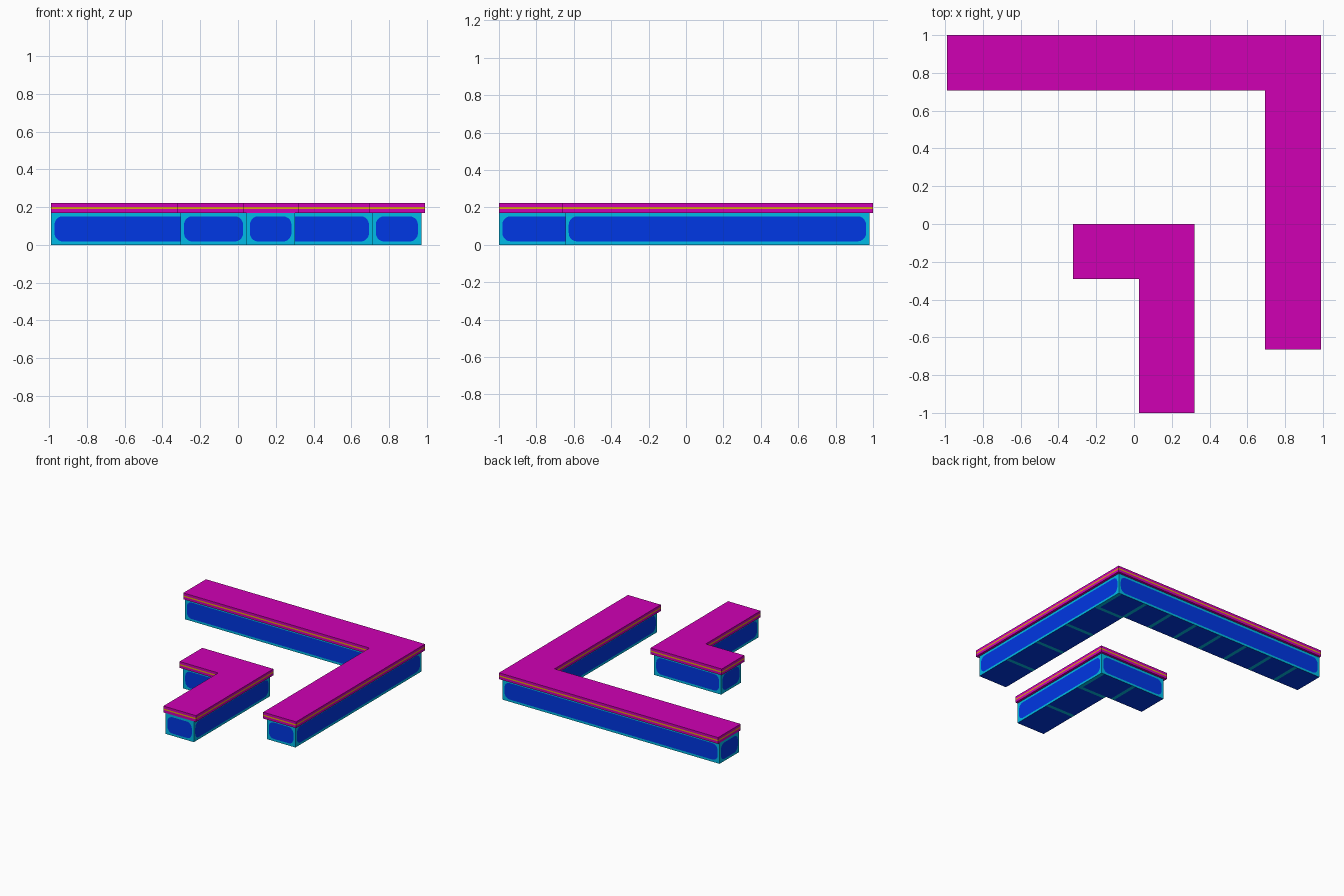
import bpy, bmesh, math
from mathutils import Vector

if "Cube" in bpy.data.objects:
    bpy.data.objects.remove(bpy.data.objects["Cube"])


def mat(name, rgb):
    m = bpy.data.materials.new(name)
    m.diffuse_color = (*rgb, 1)
    m.use_nodes = True
    m.node_tree.nodes["Principled BSDF"].inputs["Base Color"].default_value = m.diffuse_color
    return m


MAGENTA = mat("magenta top", (0.63, 0.0, 0.455))
GOLD = mat("gold trim", (0.75, 0.38, 0.005))
BLUE = mat("blue panel", (0.0, 0.038, 0.78))
CYAN = mat("cyan frame", (0.0, 0.5, 0.8))

BASE_H, TOP_H = 0.17, 0.222


def l_outline(x0, xi, x1, y0, yi, y1):
    """Counter-clockwise L: one arm along the back, one along the right."""
    return [(x0, yi), (xi, yi), (xi, y0), (x1, y0), (x1, y1), (x0, y1)]


def face(bm, pts, index):
    f = bm.faces.new([bm.verts.new(p) for p in pts])
    f.material_index = index


def finish(bm, name, mats):
    bmesh.ops.remove_doubles(bm, verts=bm.verts, dist=0.0001)
    me = bpy.data.meshes.new(name)
    bm.to_mesh(me)
    bm.free()
    for m in mats:
        me.materials.append(m)
    ob = bpy.data.objects.new(name, me)
    bpy.context.collection.objects.link(ob)


def quad_wall(bm, p, q, za, zb, index):
    face(bm, [(*p, za), (*q, za), (*q, zb), (*p, zb)], index)


def panel_wall(bm, p, q, height, margin=0.018, radius=0.045, steps=5):
    """Cyan wall with a flush rounded blue panel cut into it."""
    p, q = Vector(p), Vector(q)
    length = (q - p).length
    d = (q - p) / length

    def at(u, v):
        return (*(p + d * u), v)

    corners = [(0, 0), (length, 0), (length, height), (0, height)]
    arcs = []
    for i, (u, v) in enumerate(corners):
        su, sv = (1 if u == 0 else -1), (1 if v == 0 else -1)
        cu, cv = u + su * (margin + radius), v + sv * (margin + radius)
        start = math.pi + i * math.pi / 2
        arcs.append([at(cu + radius * math.cos(start + k * math.pi / 2 / steps),
                        cv + radius * math.sin(start + k * math.pi / 2 / steps))
                     for k in range(steps + 1)])
    face(bm, [c for arc in arcs for c in arc], 1)
    for i in range(4):
        a, b = at(*corners[i]), at(*corners[(i + 1) % 4])
        for k in range(steps):
            face(bm, [a, arcs[i][k + 1], arcs[i][k]], 0)
        face(bm, [a, b, arcs[(i + 1) % 4][0], arcs[i][-1]], 0)


def striped_floor(bm, a0, a1, b0, b1, count, along_x):
    """Underside of one arm: blue tiles parted by cyan lines."""
    line, step = 0.03, (a1 - a0) / count
    for i in range(count):
        s = a0 + i * step
        for lo, hi, index in ((s, s + step - line, 1), (s + step - line, s + step, 0)):
            pts = [(lo, b0, 0), (lo, b1, 0), (hi, b1, 0), (hi, b0, 0)]
            if not along_x:
                pts = [(y, x, z) for x, y, z in reversed(pts)]
            face(bm, pts, index)


def counter(name, top, base, tiles_x, tiles_y):
    # base cabinet
    bm = bmesh.new()
    outline = l_outline(*base)
    for i, p in enumerate(outline):
        panel_wall(bm, p, outline[(i + 1) % 6], BASE_H)
    x0, xi, x1, y0, yi, y1 = base
    striped_floor(bm, x0, x1, yi, y1, tiles_x, True)
    striped_floor(bm, y0, yi, xi, x1, tiles_y, False)
    finish(bm, name + "_base", [CYAN, BLUE])

    # worktop slab with a gold band around its edge
    bm = bmesh.new()
    outline = l_outline(*top)
    levels = [BASE_H, 0.191, 0.202, TOP_H]
    for j, index in enumerate((0, 1, 0)):
        for i, p in enumerate(outline):
            quad_wall(bm, p, outline[(i + 1) % 6], levels[j], levels[j + 1], index)
    face(bm, [(*p, TOP_H) for p in outline], 0)
    face(bm, [(*p, BASE_H) for p in reversed(outline)], 0)
    finish(bm, name + "_worktop", [MAGENTA, GOLD])


# large outer counter, then the small inner one
counter("large_counter", (-0.99, 0.693, 0.99, -0.664, 0.708, 1.0),
        (-0.99, 0.712, 0.971, -0.645, 0.727, 0.981), 8, 4)
counter("small_counter", (-0.323, 0.026, 0.32, -1.0, -0.292, 0.0),
        (-0.304, 0.045, 0.301, -1.0, -0.273, -0.019), 2, 2)
